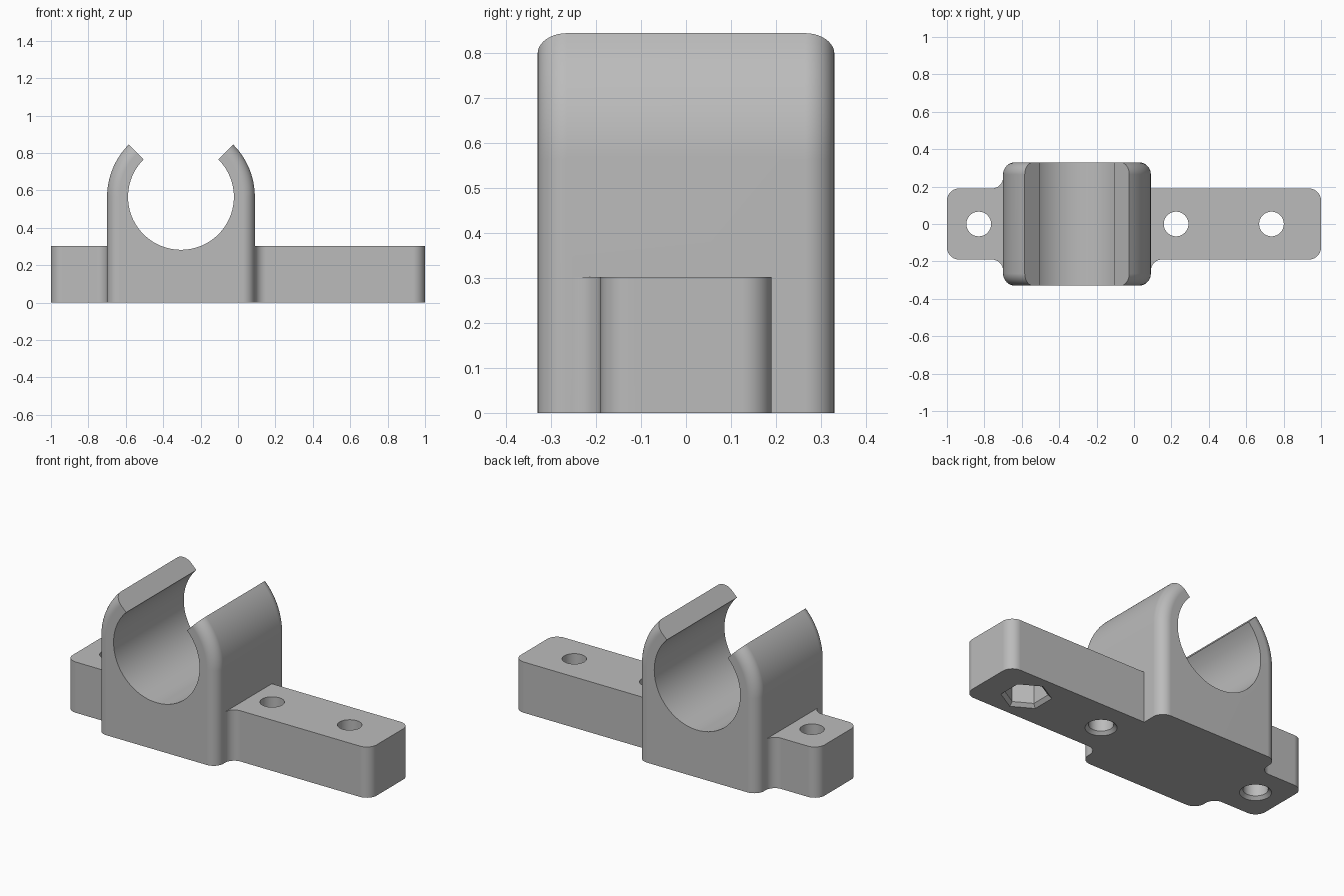
import bpy, bmesh
from math import sin, cos, pi, radians

cube = bpy.data.objects.get("Cube")
if cube:
    bpy.data.objects.remove(cube, do_unlink=True)

grey = bpy.data.materials.new("plain grey")
grey.use_nodes = True
grey.diffuse_color = (0.5, 0.5, 0.5, 1)
grey.node_tree.nodes["Principled BSDF"].inputs["Base Color"].default_value = (0.5, 0.5, 0.5, 1)

CLIP_X, CLIP_Z = -0.305, 0.565      # axis of the clip bore
OUTER_R, BORE_R, DEPTH, ROUND = 0.395, 0.283, 0.33, 0.065
BAR_Y, BAR_TOP = 0.19, 0.302


def arc(cx, cy, r, start, end, steps=12):
    angles = [radians(start + (end - start) * i / steps) for i in range(steps + 1)]
    return [(cx + r * cos(a), cy + r * sin(a)) for a in angles]


def loft(name, rings):
    """Solid skinned through rings of equal point count, capped at both ends."""
    bm = bmesh.new()
    loops = [[bm.verts.new(p) for p in ring] for ring in rings]
    n = len(loops[0])
    for a, b in zip(loops, loops[1:]):
        for i in range(n):
            j = (i + 1) % n
            bm.faces.new((a[i], a[j], b[j], b[i]))
    bm.faces.new(loops[0])
    bm.faces.new(loops[-1])
    bmesh.ops.recalc_face_normals(bm, faces=bm.faces)
    mesh = bpy.data.meshes.new(name)
    bm.to_mesh(mesh)
    bm.free()
    mesh.materials.append(grey)
    obj = bpy.data.objects.new(name, mesh)
    bpy.context.collection.objects.link(obj)
    return obj


def combine(target, tool, operation):
    mod = target.modifiers.new(operation.lower(), 'BOOLEAN')
    mod.operation, mod.solver, mod.object = operation, 'EXACT', tool
    bpy.context.view_layer.objects.active = target
    bpy.ops.object.modifier_apply(modifier=mod.name)
    bpy.data.objects.remove(tool, do_unlink=True)


def cut_y(name, profile):
    combine(bracket, loft(name, [[(x, y, z) for x, z in profile] for y in (-1, 1)]), 'DIFFERENCE')


def cut_hole(name, x, sections, sides, turn=0):
    """Vertical cut at x through (height, radius) sections."""
    rings = [[(px, py, z) for px, py in arc(x, 0, r, turn, turn + 360, sides)[:-1]]
             for z, r in sections]
    combine(bracket, loft(name, rings), 'DIFFERENCE')


# Clip block: arched outline, with rounded front and back rims
def arch(inset, y):
    r = OUTER_R - inset
    outline = [(CLIP_X - r, 0), (CLIP_X + r, 0)] + arc(CLIP_X, CLIP_Z, r, 0, 180, 64)
    return [(x, y, z) for x, z in outline]


rim = [(ROUND * (1 - cos(t)), DEPTH - ROUND + ROUND * sin(t))
       for t in (pi / 2 * i / 10 for i in range(11))]
bracket = loft("clip_bracket", [arch(d, -y) for d, y in reversed(rim)] + [arch(d, y) for d, y in rim])

# Base bar: rounded ends and fillets running into the block
r, f = 0.065, 0.06
left, right = CLIP_X - OUTER_R, CLIP_X + OUTER_R
cy, fy = BAR_Y - r, BAR_Y + f
outline = (arc(-1 + r, cy, r, 180, 90) + arc(left - f, fy, f, -90, 0)
           + [(left + 0.1, fy), (left + 0.1, BAR_Y)]
           + arc(1 - r, cy, r, 90, 0) + arc(1 - r, -cy, r, 0, -90)
           + arc(right + f, -fy, f, 90, 180)
           + [(right - 0.1, -fy), (left + 0.1, -fy)]
           + arc(left - f, -fy, f, 0, 90) + arc(-1 + r, -cy, r, -90, -180))
bar = loft("base_bar", [[(x, y, z) for x, y in outline] for z in (0, BAR_TOP)])
combine(bracket, bar, 'UNION')

# Clip bore and its open mouth
cut_y("bore_cutter", arc(CLIP_X, CLIP_Z, BORE_R, 0, 360, 96)[:-1])
cut_y("mouth_cutter", [(CLIP_X, CLIP_Z), (CLIP_X + 0.6, CLIP_Z + 0.6), (CLIP_X - 0.6, CLIP_Z + 0.6)])

# Screw holes, chamfered underneath
for x in (-0.83, 0.225):
    cut_hole("screw_cutter", x, [(-0.02, 0.104), (0.018, 0.066), (0.5, 0.066)], 48)

# Screw hole with a chamfered hexagonal nut pocket underneath
cut_hole("screw_cutter", 0.735, [(-0.02, 0.066), (0.5, 0.066)], 48)
cut_hole("nut_cutter", 0.735, [(-0.02, 0.155), (0.02, 0.115), (0.15, 0.115)], 6, 30)

# Smooth curves, crisp edges
bpy.ops.object.select_all(action='DESELECT')
bracket.select_set(True)
bpy.context.view_layer.objects.active = bracket
bpy.ops.object.shade_smooth_by_angle(angle=radians(30))
weighted = bracket.modifiers.new("even_shading", 'WEIGHTED_NORMAL')
weighted.keep_sharp = True
